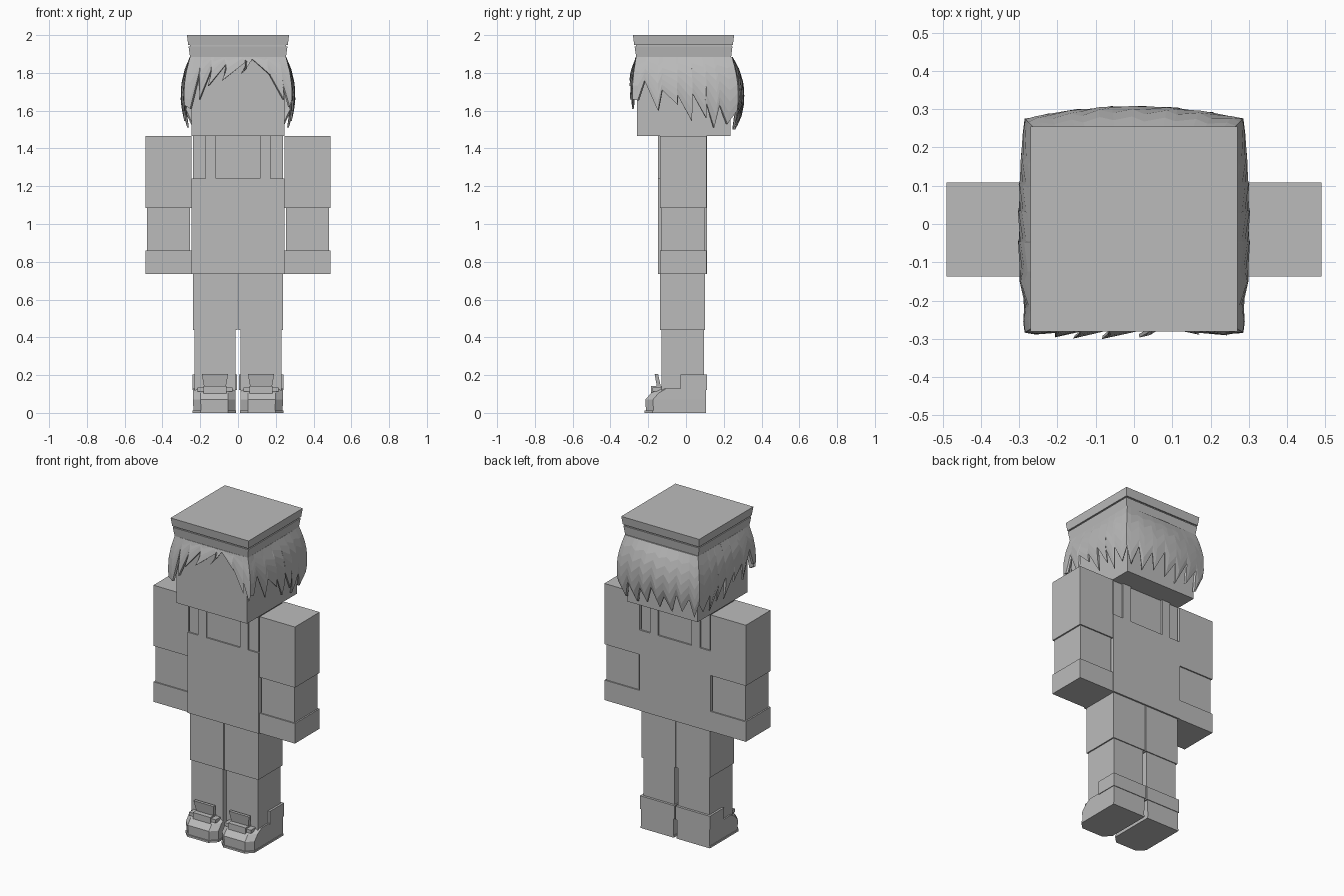
import bpy, bmesh, math, random

if "Cube" in bpy.data.objects:
    bpy.data.objects.remove(bpy.data.objects["Cube"])
random.seed(4)

grey = bpy.data.materials.new("plain_grey")
grey.diffuse_color = (0.5, 0.5, 0.5, 1)
grey.use_nodes = True
grey.node_tree.nodes["Principled BSDF"].inputs["Base Color"].default_value = grey.diffuse_color


def make(name, verts, faces):
    mesh = bpy.data.meshes.new(name)
    mesh.from_pydata(verts, [], faces)
    mesh.materials.append(grey)
    bm = bmesh.new()
    bm.from_mesh(mesh)
    bmesh.ops.recalc_face_normals(bm, faces=bm.faces)
    bm.to_mesh(mesh)
    bm.free()
    obj = bpy.data.objects.new(name, mesh)
    bpy.context.collection.objects.link(obj)
    return obj


def loft(name, rings):
    """Stack closed rings of equal length and cap both ends."""
    n = len(rings[0])
    faces = [(r * n + i, r * n + (i + 1) % n, (r + 1) * n + (i + 1) % n, (r + 1) * n + i)
             for r in range(len(rings) - 1) for i in range(n)]
    faces += [tuple(range(n)), tuple(range((len(rings) - 1) * n, len(rings) * n))]
    return make(name, [p for ring in rings for p in ring], faces)


def rect(x0, x1, y0, y1, z):
    return [(x0, y0, z), (x1, y0, z), (x1, y1, z), (x0, y1, z)]


def box(name, x0, x1, y0, y1, z0, z1):
    return loft(name, [rect(x0, x1, y0, y1, z0), rect(x0, x1, y0, y1, z1)])


def sx(s, a, b):
    return min(s * a, s * b), max(s * a, s * b)


# Head, torso and overall bib with its straps
box("head", -0.245, 0.245, -0.26, 0.235, 1.467, 1.93)
box("torso", -0.238, 0.238, -0.138, 0.101, 0.74, 1.465)
box("overall_bib", -0.246, 0.246, -0.147, 0.111, 0.735, 1.24)

for s, side in ((-1, "left"), (1, "right")):
    box(side + "_strap", *sx(s, 0.117, 0.173), -0.147, 0.111, 1.23, 1.467)
    # Arm
    box(side + "_upper_arm", *sx(s, 0.246, 0.49), -0.137, 0.108, 1.085, 1.465)
    box(side + "_forearm", *sx(s, 0.254, 0.481), -0.129, 0.100, 0.85, 1.09)
    box(side + "_hand", *sx(s, 0.246, 0.49), -0.137, 0.108, 0.735, 0.86)
    # Leg
    box(side + "_thigh", *sx(s, 0.003, 0.237), -0.138, 0.101, 0.44, 0.738)
    box(side + "_shin", *sx(s, 0.012, 0.229), -0.131, 0.095, 0.1, 0.445)
    box(side + "_heel_cuff", *sx(s, 0.004, 0.242), -0.03, 0.110, 0.12, 0.203)

    # Shoe with chamfered toe
    def shoe_ring(z, front, inset, c):
        a, b = 0.012 + inset, 0.238 - inset
        pts = [(a, 0.106), (a, front + c), (a + c, front), (b - c, front), (b, front + c), (b, 0.106)]
        return [(s * x, y, z) for x, y in pts]

    loft(side + "_shoe", [shoe_ring(0.01, -0.212, 0.002, 0.04), shoe_ring(0.07, -0.215, 0, 0.04),
                          shoe_ring(0.105, -0.185, 0, 0.04), shoe_ring(0.128, -0.14, 0, 0.035)])
    loft(side + "_sole", [shoe_ring(0, -0.22, -0.002, 0.042), shoe_ring(0.012, -0.22, -0.002, 0.042)])
    # Shoe tongue and fastening
    cx = 0.122 * s
    loft(side + "_tongue", [rect(cx - 0.055, cx + 0.055, -0.152, -0.13, 0.125),
                            rect(cx - 0.07, cx + 0.07, -0.166, -0.148, 0.207)])
    box(side + "_shoe_band", cx - 0.092, cx + 0.092, -0.178, -0.13, 0.113, 0.134)
    box(side + "_shoe_buckle", cx - 0.06, cx + 0.06, -0.186, -0.13, 0.1, 0.143)

# Hat of two flared bands
loft("hat_lower_band", [rect(-0.253, 0.253, -0.263, 0.238, 1.878), rect(-0.262, 0.262, -0.272, 0.246, 1.94)])
box("hat_groove", -0.255, 0.255, -0.266, 0.24, 1.93, 1.96)
loft("hat_top_band", [rect(-0.264, 0.264, -0.274, 0.248, 1.948), rect(-0.27, 0.27, -0.281, 0.255, 2.0)])


# Hair: bulging shell whose lower rim zigzags through lock tips and notches
def interp(table, v):
    for (a, p), (b, q) in zip(table, table[1:]):
        if v <= b:
            return p + (q - p) * max(0, (v - a) / (b - a))
    return table[-1][1]


BULGE = [(1.49, 0.25), (1.56, 0.75), (1.65, 1.0), (1.74, 0.95), (1.82, 0.6), (1.88, 0.1)]
FRONT = [(-1, 1.63), (-0.9, 1.61), (-0.75, 1.80), (-0.72, 1.66), (-0.5, 1.84), (-0.56, 1.73), (-0.2, 1.86),
         (-0.3, 1.76), (0.25, 1.875), (0.05, 1.79), (0.3, 1.872), (0.62, 1.79), (0.55, 1.83), (0.85, 1.66),
         (0.84, 1.74), (0.97, 1.62), (1, 1.66)]
SIDE = [(-1, 1.66), (-0.9, 1.655), (-0.78, 1.76), (-0.52, 1.60), (-0.44, 1.71), (-0.14, 1.63), (-0.16, 1.69),
        (0.14, 1.545), (0.14, 1.69), (0.42, 1.56), (0.38, 1.66), (0.6, 1.51), (0.66, 1.63), (0.85, 1.53), (1, 1.60)]
BACK = [(-1, 1.60), (-0.9, 1.50), (-0.78, 1.62), (-0.6, 1.52), (-0.5, 1.63), (-0.33, 1.50), (-0.2, 1.60),
        (-0.02, 1.51), (0.1, 1.64), (0.3, 1.52), (0.4, 1.61), (0.6, 1.50), (0.72, 1.62), (0.9, 1.51), (1, 1.60)]


def point(face, u, z, inner):
    """Point on the hair shell; u runs -1..1 along one face."""
    k = interp(BULGE, z)
    mid = 1 - u * u
    side_out = 0.25 + k * (0.036 + 0.018 * mid) - inner
    back_out = 0.24 + k * (0.036 + 0.034 * mid) - inner
    front_out = 0.262 + k * (0.022 + 0.025 * mid) - inner
    cx = 0.25 + k * 0.036 - inner
    cb, cf = 0.24 + k * 0.036 - inner, 0.262 + k * 0.022 - inner
    y_along = -cf + (cb + cf) * (u + 1) / 2
    return {"front": (u * cx, -front_out, z), "back": (u * cx, back_out, z),
            "right": (side_out, y_along, z), "left": (-side_out, y_along, z)}[face]


ROWS = 6


def hair(face, rim):
    verts, faces = [], []
    # Roots spread evenly while tips follow the swept locks
    us = [u for u, z in rim]
    roots = sorted(us)
    for inner in (0, 0.018):
        for (tip_u, tip_z), root_u in zip(rim, roots):
            for r in range(ROWS + 1):
                f = r / ROWS
                u = root_u + (tip_u - root_u) * f * f
                verts.append(point(face, u, 1.885 + (tip_z - 1.885) * f, inner * min(1, 1.2 - f * 0.7)))
    n, w = len(rim), ROWS + 1
    for layer in (0, n * w):
        for i in range(n - 1):
            for r in range(ROWS):
                a = layer + i * w + r
                faces.append((a, a + 1, a + w + 1, a + w))
    # Close the rim, top and ends
    m = n * w
    for i in range(n - 1):
        for r in (0, ROWS):
            a = i * w + r
            faces.append((a, a + w, a + w + m, a + m))
    for i in (0, n - 1):
        for r in range(ROWS):
            a = i * w + r
            faces.append((a, a + 1, a + 1 + m, a + m))
    return make(face + "_hair", verts, faces)


for face, rim in (("front", FRONT), ("right", SIDE), ("left", SIDE), ("back", BACK)):
    hair(face, rim)
